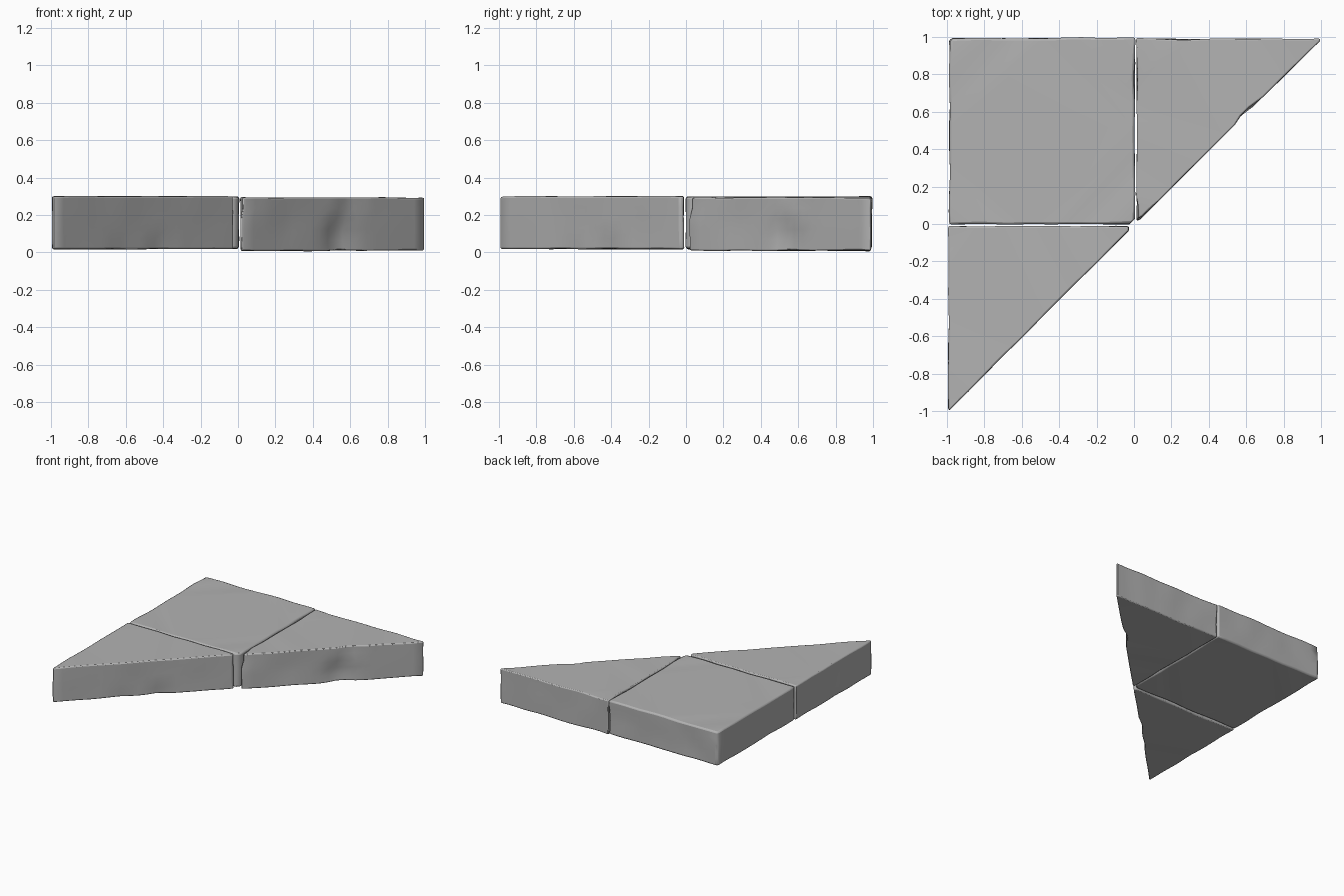
import bpy
import bmesh
import math
from mathutils import Vector, noise

cube = bpy.data.objects.get("Cube")
if cube:
    bpy.data.objects.remove(cube, do_unlink=True)

stone = bpy.data.materials.new("grey stone")
stone.use_nodes = True
GREY = (0.45, 0.45, 0.45, 1)
stone.diffuse_color = GREY
stone.node_tree.nodes["Principled BSDF"].inputs["Base Color"].default_value = GREY


def slab(name, corners, bottom, top, chips=(), steps=14, rows=5):
    """Worn stone slab: walls in rows, flat caps, rounded rim and chipped edges."""
    outline = []
    for i, a in enumerate(corners):
        a, b = Vector(a), Vector(corners[(i + 1) % len(corners)])
        count = max(1, round((b - a).length * steps))
        outline += [a.lerp(b, k / count) for k in range(count)]
    centre = sum((Vector(c) for c in corners), Vector((0, 0))) / len(corners)

    bm = bmesh.new()
    rings = []
    for r in range(rows + 1):
        t = r / rows
        ring = []
        for p in outline:
            v = Vector((p.x, p.y, bottom + (top - bottom) * t))
            # gentle hand-cut waviness of wall and rim
            inward = (centre - p).normalized()
            push = 0.006 + 0.008 * noise.noise(v * 5)
            if r in (0, rows):
                v.z += 0.007 * noise.noise(v * 4 + Vector((3, 1, 7)))
            # chips knocked out of the wall
            for x, y, z, radius, depth in chips:
                d = (v - Vector((x, y, z))).length / radius
                if d < 1:
                    push += depth * (1 - d * d)
            v.x += inward.x * push
            v.y += inward.y * push
            ring.append(bm.verts.new(v))
        rings.append(ring)

    n = len(outline)
    for low, high in zip(rings, rings[1:]):
        for i in range(n):
            j = (i + 1) % n
            bm.faces.new((low[i], low[j], high[j], high[i]))
    caps = [bm.faces.new(rings[-1]), bm.faces.new(rings[0][::-1])]
    bmesh.ops.triangulate(bm, faces=caps)
    bmesh.ops.recalc_face_normals(bm, faces=bm.faces[:])

    mesh = bpy.data.meshes.new(name)
    bm.to_mesh(mesh)
    bm.free()
    mesh.materials.append(stone)
    obj = bpy.data.objects.new(name, mesh)
    bpy.context.collection.objects.link(obj)

    # rounded rim
    bevel = obj.modifiers.new("worn edges", "BEVEL")
    bevel.width = 0.012
    bevel.segments = 2
    bevel.limit_method = "ANGLE"
    bevel.angle_limit = math.radians(50)

    bpy.ops.object.select_all(action="DESELECT")
    obj.select_set(True)
    bpy.context.view_layer.objects.active = obj
    bpy.ops.object.shade_smooth_by_angle(angle=math.radians(50))


# Square slab in the back right corner, its inner corner worn low
slab("square_slab",
     [(-0.99, -0.005), (-0.02, -0.005), (0.008, 0.022), (0.008, 0.997), (-0.975, 0.997), (-0.99, 0.98)],
     0.02, 0.297)

# Triangular slab at the front
slab("front_triangle_slab",
     [(-0.995, -0.997), (-0.985, -0.997), (-0.02, -0.03), (-0.025, -0.008), (-0.995, -0.008)],
     0.018, 0.299,
     chips=[(-0.4, -0.4, 0.02, 0.1, 0.02), (-0.62, -0.62, 0.02, 0.08, 0.015)])

# Triangular slab at the left, with two gouges in its diagonal wall
slab("left_triangle_slab",
     [(0.011, 0.012), (0.03, 0.02), (0.998, 0.98), (0.998, 0.993), (0.011, 0.993)],
     0.01, 0.293,
     chips=[(0.56, 0.55, 0.08, 0.14, 0.03), (0.62, 0.61, 0.28, 0.1, 0.025),
            (0.05, 0.04, 0.27, 0.1, 0.025), (0.24, 0.23, 0.15, 0.12, 0.012)])
